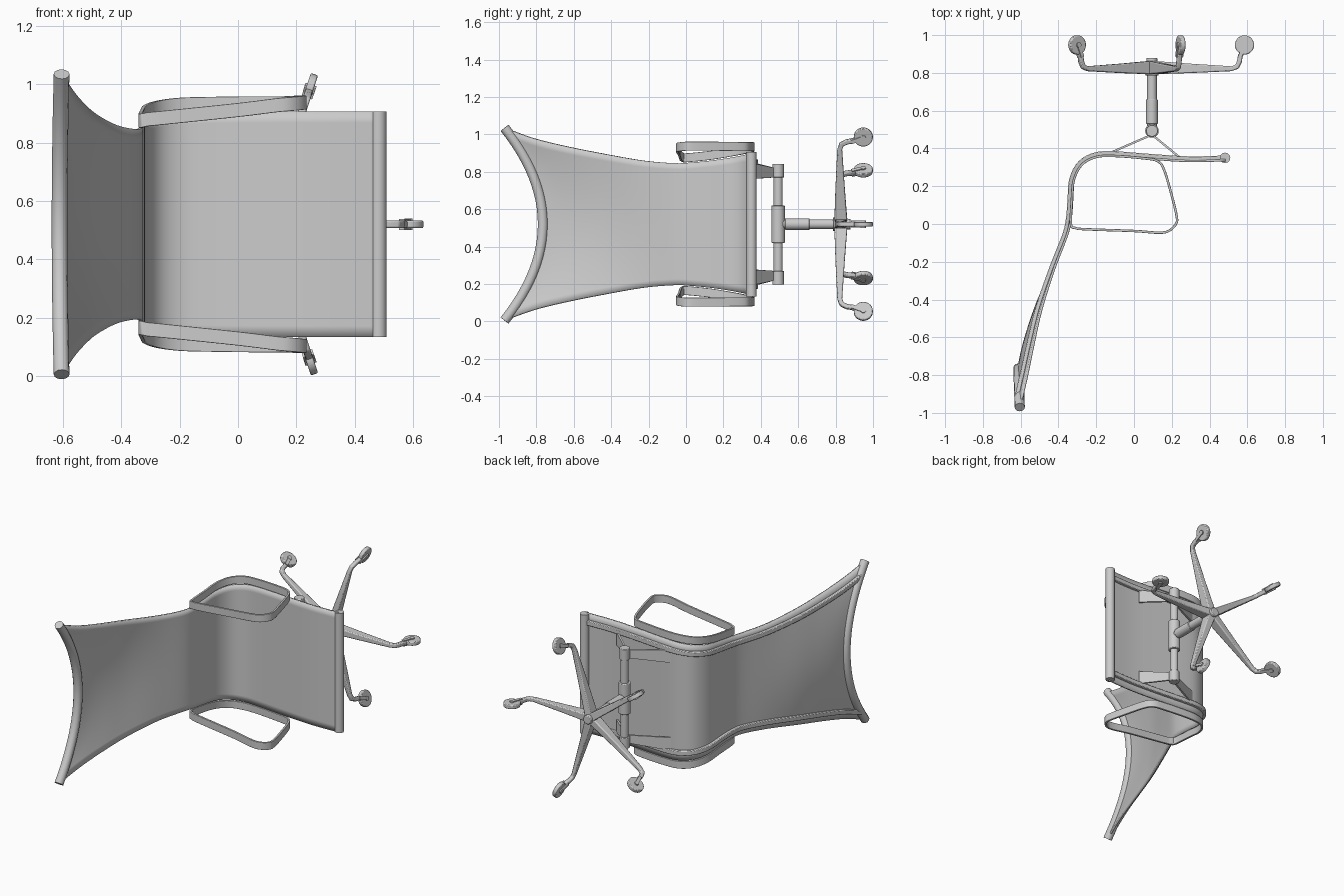
import bpy, bmesh, math
from mathutils import Vector, Matrix

if "Cube" in bpy.data.objects:
    bpy.data.objects.remove(bpy.data.objects["Cube"])

ZC = 0.52                      # mid plane of the chair (its width runs along z)
HX, HY = 0.095, 0.493          # pivot tube / column axis


def finish(name, bm, bevel=0.0, angle=40):
    bmesh.ops.recalc_face_normals(bm, faces=bm.faces)
    me = bpy.data.meshes.new(name)
    bm.to_mesh(me)
    bm.free()
    ob = bpy.data.objects.new(name, me)
    bpy.context.collection.objects.link(ob)
    if bevel:
        m = ob.modifiers.new("bevel", 'BEVEL')
        m.width, m.segments, m.limit_method = bevel, 2, 'ANGLE'
    bpy.ops.object.select_all(action='DESELECT')
    ob.select_set(True)
    bpy.context.view_layer.objects.active = ob
    bpy.ops.object.shade_smooth_by_angle(angle=math.radians(angle))
    return ob


def spline(keys, n, closed=False):
    """Catmull-Rom samples through a list of tuples."""
    k = [Vector(p) for p in keys]
    segs = len(k) if closed else len(k) - 1
    get = (lambda i: k[i % len(k)]) if closed else (lambda i: k[max(0, min(i, len(k) - 1))])
    out = []
    for i in range(segs):
        a, b, c, d = (get(i + j) for j in (-1, 0, 1, 2))
        for s in range(n):
            t = s / n
            out.append(0.5 * (2 * b + (c - a) * t + (2 * a - 5 * b + 4 * c - d) * t * t
                              + (3 * b - a - 3 * c + d) * t ** 3))
    if not closed:
        out.append(k[-1])
    return out


def sweep(name, path, widths, thicks, side=(0, 0, 1), closed=False, bevel=0.0):
    """Rectangular bar along a path; width lies along the side vector."""
    bm, n, side = bmesh.new(), len(path), Vector(side)
    rings = []
    for i, p in enumerate(path):
        a = path[(i - 1) % n] if closed else path[max(i - 1, 0)]
        b = path[(i + 1) % n] if closed else path[min(i + 1, n - 1)]
        nor = (b - a).cross(side).normalized()
        w = widths[i] if isinstance(widths, list) else widths
        t = thicks[i] if isinstance(thicks, list) else thicks
        rings.append([bm.verts.new(p + side * w / 2 * u + nor * t / 2 * v)
                      for u, v in ((-1, -1), (1, -1), (1, 1), (-1, 1))])
    for i in range(n if closed else n - 1):
        r, q = rings[i], rings[(i + 1) % n]
        for j in range(4):
            bm.faces.new((r[j], r[(j + 1) % 4], q[(j + 1) % 4], q[j]))
    if not closed:
        bm.faces.new(rings[0])
        bm.faces.new(rings[-1])
    return finish(name, bm, bevel)


def rod(name, a, b, r1, r2=None, sides=24, bevel=0.0):
    """Cylinder or cone between two points."""
    a, b = Vector(a), Vector(b)
    bm = bmesh.new()
    rot = (b - a).to_track_quat('Z', 'Y').to_matrix().to_4x4()
    bmesh.ops.create_cone(bm, cap_ends=True, segments=sides, radius1=r1, radius2=r2 or r1,
                          depth=(b - a).length, matrix=Matrix.Translation((a + b) / 2) @ rot)
    return finish(name, bm, bevel)


def roll(name, pts, r):
    """Round padded tube with closed ends."""
    cu = bpy.data.curves.new(name, 'CURVE')
    cu.dimensions, cu.bevel_depth, cu.bevel_resolution, cu.use_fill_caps = '3D', r, 4, True
    sp = cu.splines.new('POLY')
    sp.points.add(len(pts) - 1)
    for q, p in zip(sp.points, pts):
        q.co = (*p, 1)
    sp.use_smooth = True
    ob = bpy.data.objects.new(name, cu)
    bpy.context.collection.objects.link(ob)


# Sling: side edge profile (x, y, half width) and centre line profile (x, y)
lower = [(0.485, 0.338, .387), (0.3, 0.333, .387), (0.1, 0.345, .387), (-0.1, 0.36, .385),
         (-0.2, 0.355, .38), (-0.275, 0.315, .37), (-0.318, 0.235, .355), (-0.327, 0.13, .34),
         (-0.335, 0.03, .33), (-0.355, -0.06, .326)]
edge = spline(lower + [(-0.42, -0.23, .34), (-0.49, -0.45, .378), (-0.535, -0.65, .418),
                       (-0.57, -0.82, .46), (-0.605, -0.97, .515)], 4)
mid = spline([p[:2] for p in lower] + [(-0.42, -0.21), (-0.505, -0.40), (-0.555, -0.54),
                                       (-0.59, -0.66), (-0.612, -0.765)], 4)


def surf(i, v):
    e, c = edge[i], mid[i]
    q = c + (e.xy - c) * v * v
    return Vector((q.x, q.y, ZC + v * e.z))


M = 20
bm = bmesh.new()
grid = [[bm.verts.new(surf(i, -1 + 2 * j / M)) for j in range(M + 1)] for i in range(len(edge))]
for i in range(len(edge) - 1):
    for j in range(M):
        bm.faces.new((grid[i][j], grid[i + 1][j], grid[i + 1][j + 1], grid[i][j + 1]))
shell = finish("seat_and_back_sling", bm)
sol = shell.modifiers.new("thickness", 'SOLIDIFY')
sol.thickness, sol.offset = 0.012, 0

# Rolled ends of the sling
last = len(edge) - 1
roll("headrest_roll", [surf(last, -1 + j / 12) for j in range(25)], 0.027)
roll("seat_front_roll", [Vector((0.482, 0.35, ZC + s * 0.387)) for s in (-1, 1)], 0.028)

# Long rails behind the sling
for s, tag in ((-1, "lower"), (1, "upper")):
    path = []
    for i in range(last + 1):
        d = surf(min(i + 1, last), s * .86) - surf(max(i - 1, 0), s * .86)
        path.append(surf(i, s * .86) + Vector((d.y, -d.x, 0)).normalized() * 0.014)
    sweep(tag + "_side_rail", path, 0.03, 0.022, bevel=0.004)

# Armrest loops
arm = [(-.334, 0, .355), (-.31, -.021, .36), (-.25, -.028, .366), (0, -.037, .392),
       (.13, -.046, .408), (.185, -.036, .413), (.222, 0, .417), (.226, .04, .417),
       (.2, .15, .417), (.16, .285, .415), (.125, .333, .415), (.05, .348, .415),
       (-.1, .36, .413), (-.2, .355, .41), (-.275, .315, .4), (-.318, .235, .385),
       (-.329, .13, .368)]
for s, tag in ((-1, "lower"), (1, "upper")):
    sweep(tag + "_armrest", [Vector((p.x, p.y, ZC + s * p.z)) for p in spline(arm, 5, True)],
          0.048, 0.013, closed=True, bevel=0.003)

# Pivot tube with collars, and V brackets up to the rails
rod("pivot_tube", (HX, HY, ZC - .32), (HX, HY, ZC + .32), 0.024)
rod("pivot_housing", (HX, HY, ZC - .1), (HX, HY, ZC + .1), 0.036, bevel=0.004)
for s, tag in ((-1, "lower"), (1, "upper")):
    rod(tag + "_pivot_collar", (HX, HY, ZC + s * .25), (HX, HY, ZC + s * .323), 0.031, bevel=0.003)
    for end, nm in (((-.15, .366), "rear"), ((.25, .346), "front")):
        sweep(f"{tag}_{nm}_bracket", [Vector((HX, HY - .02, ZC + s * .275)),
                                      Vector((*end, ZC + s * .285))], [.05, .085], .011)

# Column and base hub
rod("column", (HX, HY + .02, ZC), (HX, .80, ZC), 0.026)
rod("column_sleeve", (HX, .53, ZC), (HX, .66, ZC), 0.031, bevel=0.003)
rod("base_hub", (HX, .785, ZC), (HX, .88, ZC), 0.036, 0.028, bevel=0.004)

# Five star legs with casters
for k in range(5):
    a = math.radians(72 * k)
    d, side = Vector((math.cos(a), 0, math.sin(a))), Vector((-math.sin(a), 0, math.cos(a)))
    at = lambda r, y: Vector((HX, y, ZC)) + d * r
    sweep(f"base_leg_{k + 1}",
          [at(r, y) for r, y in ((0.01, .828), (.2, .824), (.42, .822), (.45, .832),
                                 (.463, .86), (.468, .89), (.485, .92))],
          [.05, .038, .026, .026, .026, .026, .022], [.07, .05, .026, .026, .026, .026, .022],
          side=side, bevel=0.006)
    hub = at(.49, .948)
    rod(f"caster_wheel_{k + 1}", hub - side * .013, hub + side * .013, 0.051, sides=28, bevel=0.005)
    rod(f"caster_axle_{k + 1}", hub - side * .02, hub + side * .02, 0.014, sides=16)
    for s in (-1, 1):
        sweep(f"caster_fork_{k + 1}_{'a' if s < 0 else 'b'}",
              [at(.466, .885) + side * s * .016, hub + side * s * .016], .006, .02, side=side)
